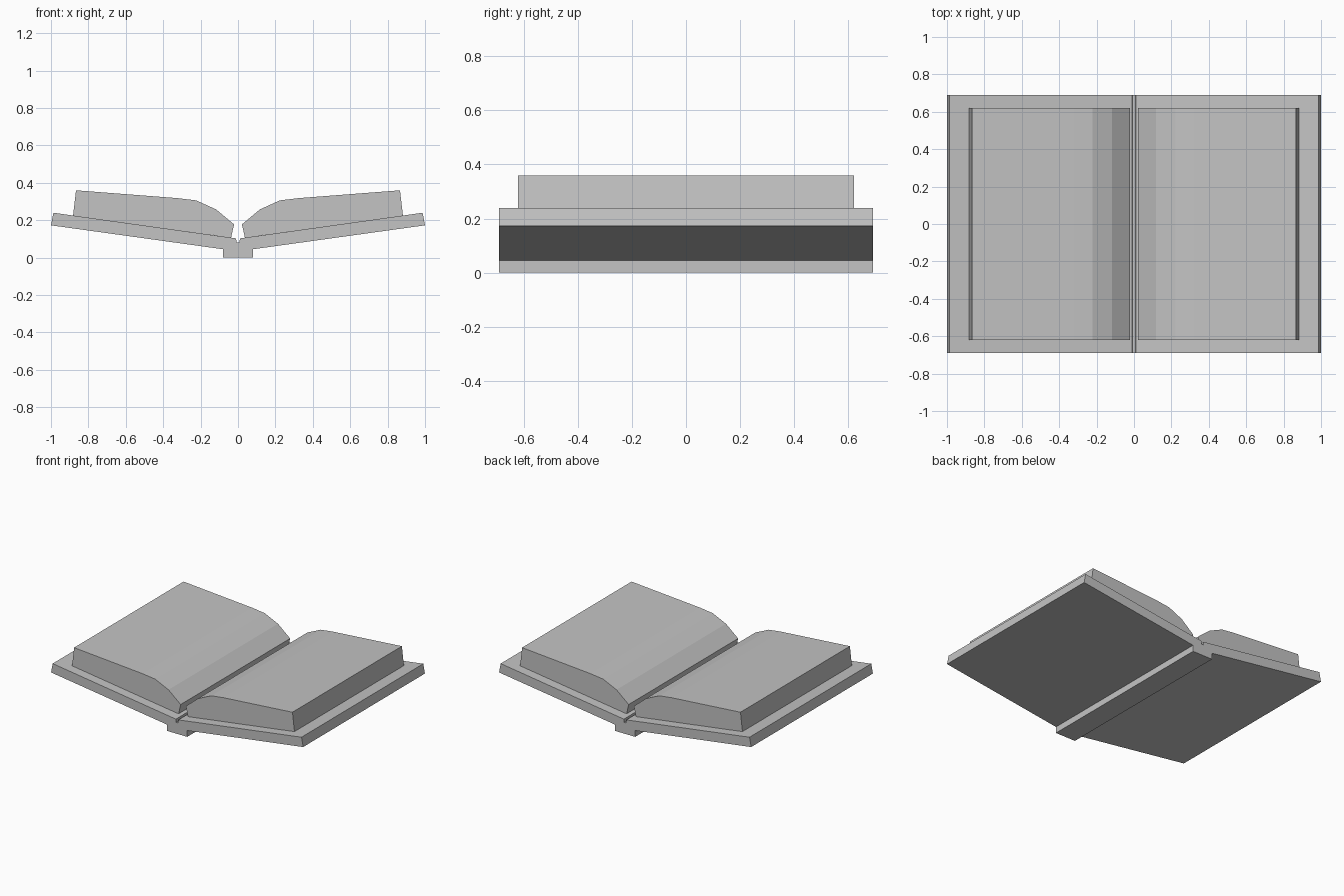
import bpy
import bmesh

cube = bpy.data.objects.get("Cube")
if cube:
    bpy.data.objects.remove(cube, do_unlink=True)

grey = bpy.data.materials.new("plain grey")
grey.use_nodes = True
colour = (0.55, 0.55, 0.55, 1)
grey.diffuse_color = colour
grey.node_tree.nodes["Principled BSDF"].inputs["Base Color"].default_value = colour


def extrude_profile(name, outline, half_depth):
    """Closed prism from an x-z outline, running along y."""
    bm = bmesh.new()
    face = bm.faces.new([bm.verts.new((x, -half_depth, z)) for x, z in outline])
    out = bmesh.ops.extrude_face_region(bm, geom=[face], use_keep_orig=True)
    moved = [v for v in out["geom"] if isinstance(v, bmesh.types.BMVert)]
    bmesh.ops.translate(bm, verts=moved, vec=(0, 2 * half_depth, 0))
    bmesh.ops.recalc_face_normals(bm, faces=bm.faces)
    mesh = bpy.data.meshes.new(name)
    bm.to_mesh(mesh)
    bm.free()
    mesh.materials.append(grey)
    obj = bpy.data.objects.new(name, mesh)
    bpy.context.collection.objects.link(obj)
    return obj


def mirrored(points):
    return [(-x, z) for x, z in points]


# Open cover with square spine below and a narrow groove in the fold
cover = [(0.08, 0), (0.08, 0.045), (1.0, 0.173), (0.987, 0.24),
         (0.01, 0.103), (0.008, 0.08)]
extrude_profile("cover", cover + mirrored(cover)[::-1], 0.69)

# Page blocks, curving down to the fold
pages = [(0.037, 0.107), (0.882, 0.225), (0.866, 0.36), (0.32, 0.318),
         (0.223, 0.306), (0.117, 0.258), (0.021, 0.178)]
extrude_profile("left_pages", pages, 0.62)
extrude_profile("right_pages", mirrored(pages), 0.62)
